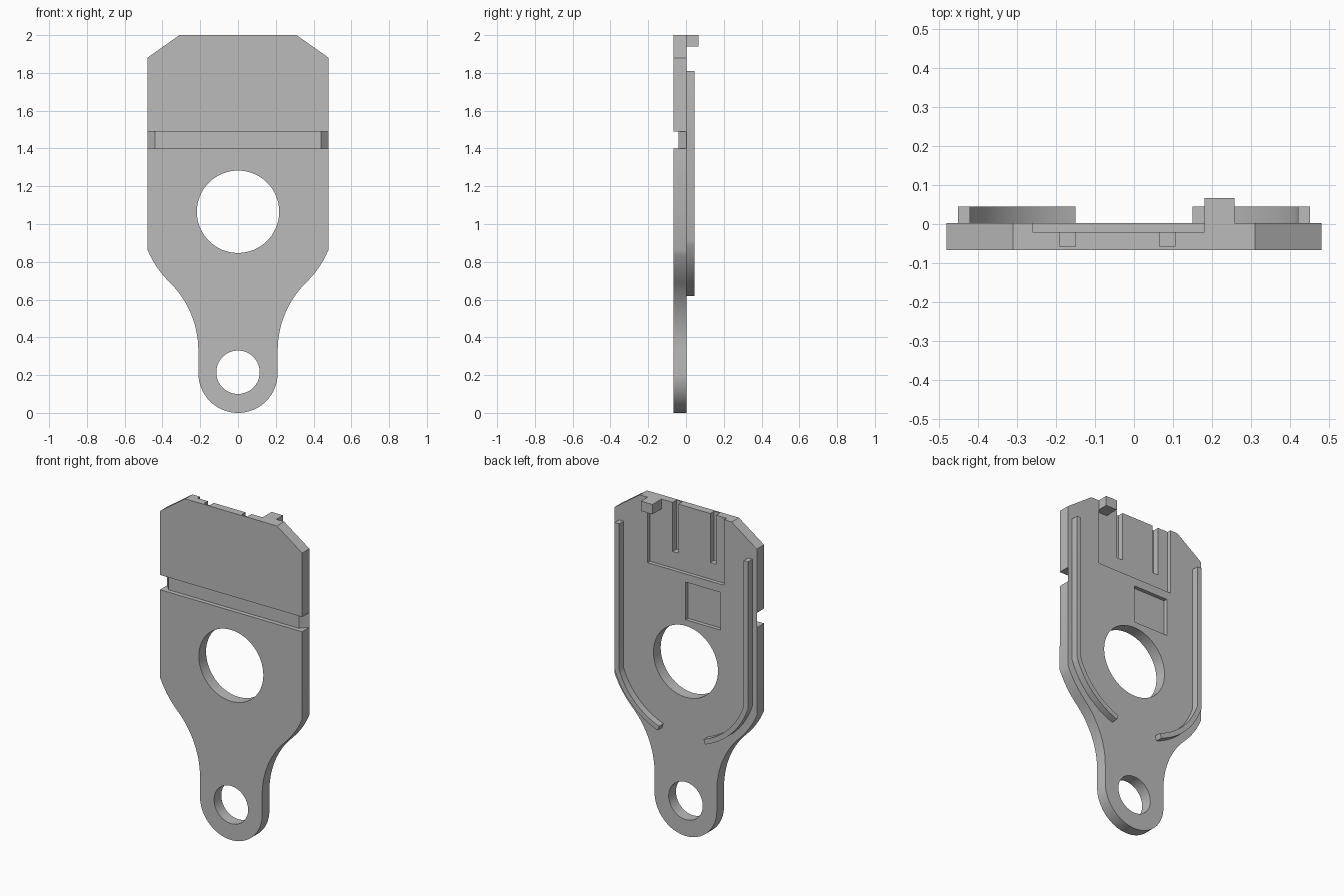
import bpy, bmesh, math

if "Cube" in bpy.data.objects:
    bpy.data.objects.remove(bpy.data.objects["Cube"], do_unlink=True)

BACK, FRONT = 0.003, -0.067      # plate faces
HOLE_Z = 1.065                   # centre of the large hole

grey = bpy.data.materials.new("light_grey")
grey.use_nodes = True
colour = (0.5, 0.5, 0.5, 1)
grey.diffuse_color = colour
grey.node_tree.nodes["Principled BSDF"].inputs["Base Color"].default_value = colour


def prism(name, outline, lo, hi, axis="y"):
    """Extrude a flat outline between lo and hi along an axis."""
    place = (lambda a, b, h: (a, h, b)) if axis == "y" else (lambda a, b, h: (a, b, h))
    bm = bmesh.new()
    face = bm.faces.new([bm.verts.new(place(a, b, lo)) for a, b in outline])
    new = bmesh.ops.extrude_face_region(bm, geom=[face])["geom"]
    shift = place(0, 0, hi - lo)
    bmesh.ops.translate(bm, vec=shift, verts=[v for v in new if isinstance(v, bmesh.types.BMVert)])
    bmesh.ops.recalc_face_normals(bm, faces=bm.faces)
    mesh = bpy.data.meshes.new(name)
    bm.to_mesh(mesh)
    bm.free()
    mesh.materials.append(grey)
    obj = bpy.data.objects.new(name, mesh)
    bpy.context.collection.objects.link(obj)
    return obj


def arc(cx, cz, r, start, end, steps):
    angles = [math.radians(start + (end - start) * i / steps) for i in range(steps + 1)]
    return [(cx + r * math.cos(a), cz + r * math.sin(a)) for a in angles]


def rect(x0, x1, z0, z1):
    return [(x0, z0), (x1, z0), (x1, z1), (x0, z1)]


def activate(obj):
    bpy.ops.object.select_all(action="DESELECT")
    obj.select_set(True)
    bpy.context.view_layer.objects.active = obj


def cut(target, cutter):
    cutter.hide_render = True
    mod = target.modifiers.new("cut", "BOOLEAN")
    mod.operation, mod.solver, mod.object = "DIFFERENCE", "EXACT", cutter
    activate(target)
    bpy.ops.object.modifier_apply(modifier=mod.name)
    bpy.data.objects.remove(cutter, do_unlink=True)


def smooth(obj):
    activate(obj)
    bpy.ops.object.shade_smooth_by_angle(angle=math.radians(25))


# Plate: rounded tail, flared neck, chamfered top
half = arc(0, 0.21, 0.21, -90, 0, 16)
half += arc(0.716, 0.33, 0.506, 180, 134.2, 14)
half += arc(0, HOLE_Z, 0.52, -45, -22.6, 6)
half += [(0.48, 1.88), (0.31, 2.0)]
plate = prism("plate", half + [(-x, z) for x, z in reversed(half[1:])], FRONT, BACK)

# Through holes
for centre, radius in ((HOLE_Z, 0.218), (0.215, 0.115)):
    cut(plate, prism("hole_cutter", arc(0, centre, radius, 0, 360, 64)[:-1], -0.2, 0.2))

# Front cross groove with sloping ends
groove = [(-0.6, -0.1), (0.6, -0.1), (0.6, 0.013), (0.49, 0.013), (0.44, -0.041),
          (-0.44, -0.041), (-0.49, 0.013), (-0.6, 0.013)]
cut(plate, prism("groove_cutter", groove, 1.40, 1.49, "z"))

# Back recesses: top pocket, its two slots, square pocket
for outline, depth in ((rect(-0.26, 0.257, 1.60, 2.1), -0.02),
                       (rect(-0.19, -0.15, 1.70, 2.1), -0.057),
                       (rect(0.065, 0.105, 1.70, 2.1), -0.057),
                       (rect(-0.235, 0.0, 1.32, 1.55), -0.02)):
    cut(plate, prism("recess_cutter", outline, depth, 0.2))
smooth(plate)

# Lug at the top corner of the pocket
prism("lug", rect(0.18, 0.257, 1.94, 2.0), -0.02, 0.067)

# Raised rails: straight sides curving around the large hole
outer = arc(0, HOLE_Z, 0.475, -18.7, -70.3, 16)
inner = arc(0, HOLE_Z, 0.445, -70.3, -19.3, 16)
rail = [(0.42, 1.81), (0.45, 1.81)] + outer + inner
for side, sign in (("left", 1), ("right", -1)):
    smooth(prism(side + "_rail", [(sign * x, z) for x, z in rail], BACK, 0.045))
